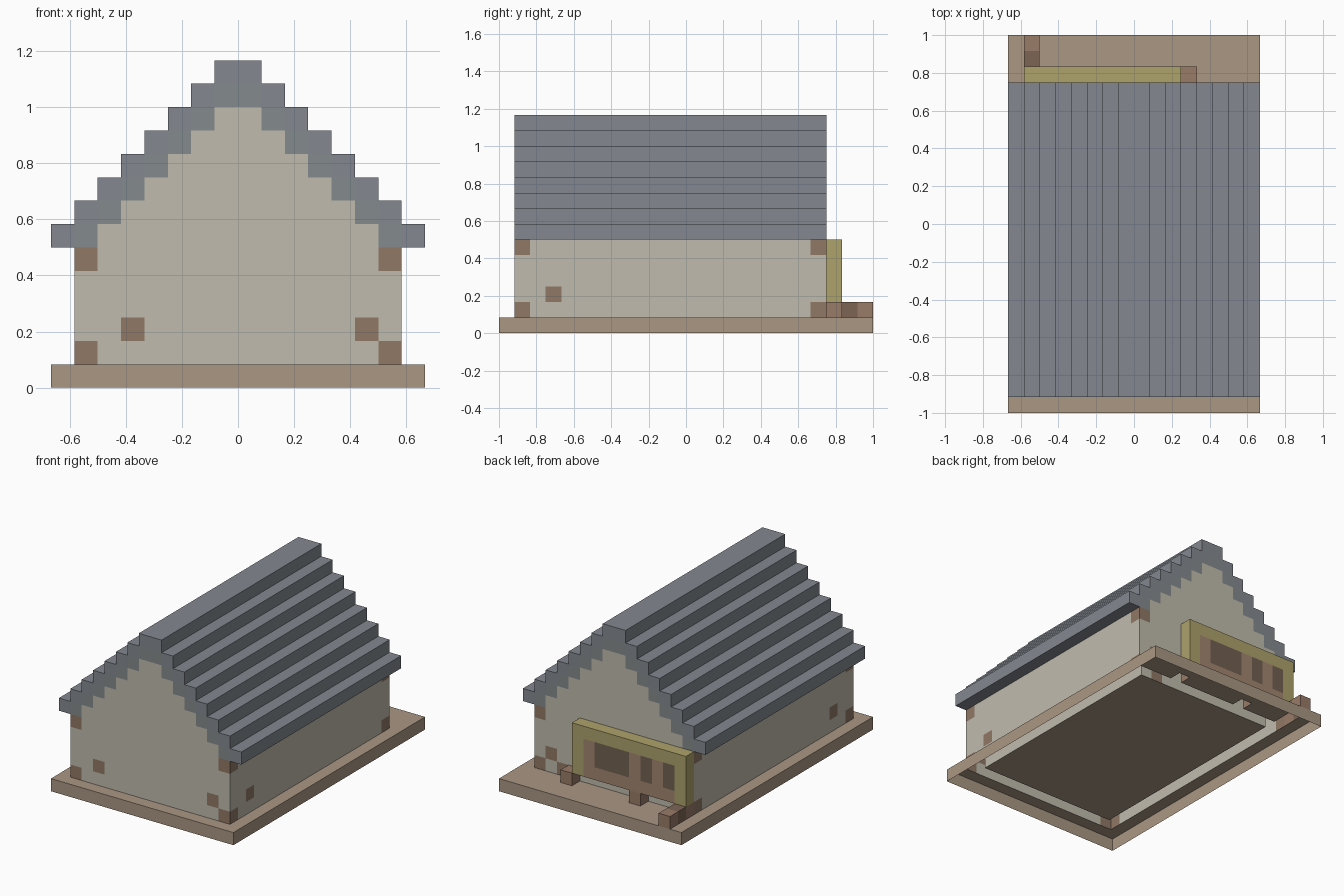
import bpy, bmesh
from mathutils import Vector

if "Cube" in bpy.data.objects:
    bpy.data.objects.remove(bpy.data.objects["Cube"])

U = 1 / 12                      # block size
ORIGIN = Vector((-8, -12, 0))   # block grid corner
cells = {}                      # block position -> part name

COLOURS = {
    "base": (0.40, 0.31, 0.23),
    "walls": (0.53, 0.50, 0.42),
    "roof": (0.23, 0.25, 0.28),
    "roof_lining": (0.23, 0.255, 0.265),
    "timber_blocks": (0.28, 0.19, 0.13),
    "porch_frame": (0.42, 0.36, 0.15),
    "porch_panel": (0.36, 0.24, 0.16),
    "porch_windows": (0.17, 0.12, 0.085),
    "porch_legs": (0.32, 0.20, 0.14),
    "step_block": (0.20, 0.13, 0.09),
}


def fill(part, x, y, z):
    """Fill an inclusive block range with one part."""
    for a in range(x[0], x[-1] + 1):
        for b in range(y[0], y[-1] + 1):
            for c in range(z[0], z[-1] + 1):
                cells[a, b, c] = part


# Base slab
fill("base", (0, 15), (0, 23), (0,))

# Side walls and stepped gables
for a in (1, 14):
    fill("walls", (a,), (1, 20), (1, 5))
for b in (1, 20):
    fill("walls", (1, 14), (b,), (1, 5))
    for k in range(6, 12):
        fill("walls", (k - 4, 19 - k), (b,), (k,))

# Stepped roof, two blocks wide per course, mirrored
for k in range(6, 14):
    for s, part in ((k - 6, "roof"), (k - 5, "roof_lining")):
        if s < 8:
            for a in (s, 15 - s):
                fill(part, (a,), (1, 20), (k,))

# Timber corner ends and scattered blocks in the walls
for a in (1, 14):
    for b in (1, 20):
        for k in (1, 5):
            fill("timber_blocks", (a,), (b,), (k,))
    fill("timber_blocks", (a,), (3,), (2,))
for a, b, k in ((3, 1, 2), (13, 1, 2), (13, 20, 2), (12, 20, 1)):
    fill("timber_blocks", (a,), (b,), (k,))

# Porch at the back: frame, panel, windows, legs and step
fill("porch_frame", (1, 10), (21,), (2, 5))
fill("porch_panel", (2, 9), (21,), (2, 4))
for x in ((6, 8), (4,), (2,)):
    fill("porch_windows", x, (21,), (3, 4))
for a in (1, 5, 11):
    fill("porch_legs", (a,), (21,), (1,))
fill("step_block", (1,), (22,), (1,))
fill("porch_legs", (1,), (23,), (1,))


def build(part, colour):
    """Make the exposed block faces of one part; the underside stays open."""
    bm = bmesh.new()
    for pos in [p for p, n in cells.items() if n == part]:
        for axis in range(3):
            for side in (0, 1):
                near = list(pos)
                near[axis] += 2 * side - 1
                if tuple(near) in cells or near[2] < 0:
                    continue
                u, v = (axis + 1) % 3, (axis + 2) % 3
                corners = []
                for du, dv in ((0, 0), (1, 0), (1, 1), (0, 1)):
                    p = Vector(pos)
                    p[axis] += side
                    p[u] += du
                    p[v] += dv
                    corners.append(bm.verts.new((p + ORIGIN) * U))
                bm.faces.new(corners if side else corners[::-1])
    bmesh.ops.remove_doubles(bm, verts=bm.verts, dist=0.001)
    mesh = bpy.data.meshes.new(part)
    bm.to_mesh(mesh)
    bm.free()
    mat = bpy.data.materials.new(part)
    mat.diffuse_color = (*colour, 1)
    mat.use_nodes = True
    mat.node_tree.nodes["Principled BSDF"].inputs["Base Color"].default_value = mat.diffuse_color
    mesh.materials.append(mat)
    bpy.context.collection.objects.link(bpy.data.objects.new(part, mesh))


for name, rgb in COLOURS.items():
    build(name, rgb)
